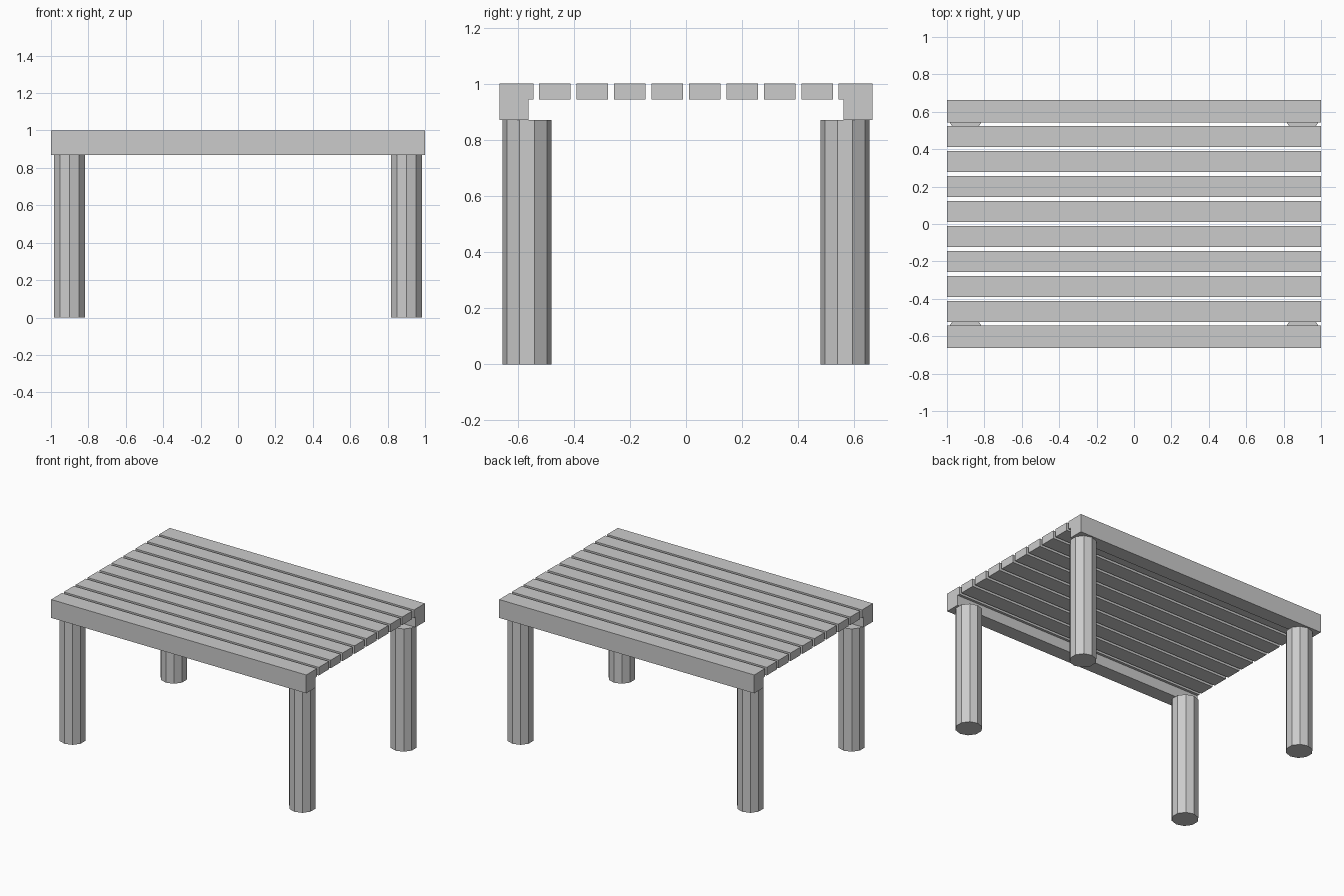
import bpy, bmesh
from mathutils import Matrix

if "Cube" in bpy.data.objects:
    bpy.data.objects.remove(bpy.data.objects["Cube"])

def prism(name, profile):
    """Extrude a (y, z) profile along the full table length."""
    bm = bmesh.new()
    face = bm.faces.new([bm.verts.new((-1, y, z)) for y, z in profile])
    ext = bmesh.ops.extrude_face_region(bm, geom=[face])
    moved = [v for v in ext["geom"] if isinstance(v, bmesh.types.BMVert)]
    bmesh.ops.translate(bm, verts=moved, vec=(2, 0, 0))
    bmesh.ops.recalc_face_normals(bm, faces=bm.faces)
    mesh = bpy.data.meshes.new(name)
    bm.to_mesh(mesh)
    bm.free()
    obj = bpy.data.objects.new(name, mesh)
    bpy.context.collection.objects.link(obj)

TOP, SLAT_BOTTOM, RAIL_BOTTOM = 1.0, 0.943, 0.87

# Rebated side rails and round legs
for side, s in (("front", -1), ("back", 1)):
    prism(side + "_rail", [(s * y, z) for y, z in (
        (0.664, RAIL_BOTTOM), (0.664, TOP), (0.543, TOP),
        (0.543, SLAT_BOTTOM), (0.561, SLAT_BOTTOM), (0.561, RAIL_BOTTOM))])
    for end, e in (("left", -1), ("right", 1)):
        bpy.ops.mesh.primitive_cylinder_add(
            vertices=10, radius=0.0875, depth=RAIL_BOTTOM,
            location=(e * 0.901, s * 0.567, RAIL_BOTTOM / 2))
        bpy.context.object.name = f"{side}_{end}_leg"

# Tabletop slats
for i in range(8):
    y = (i - 3.5) * 0.1335
    a, b = y - 0.056, y + 0.056
    prism(f"slat_{i + 1}", [(a, SLAT_BOTTOM), (b, SLAT_BOTTOM), (b, TOP), (a, TOP)])
